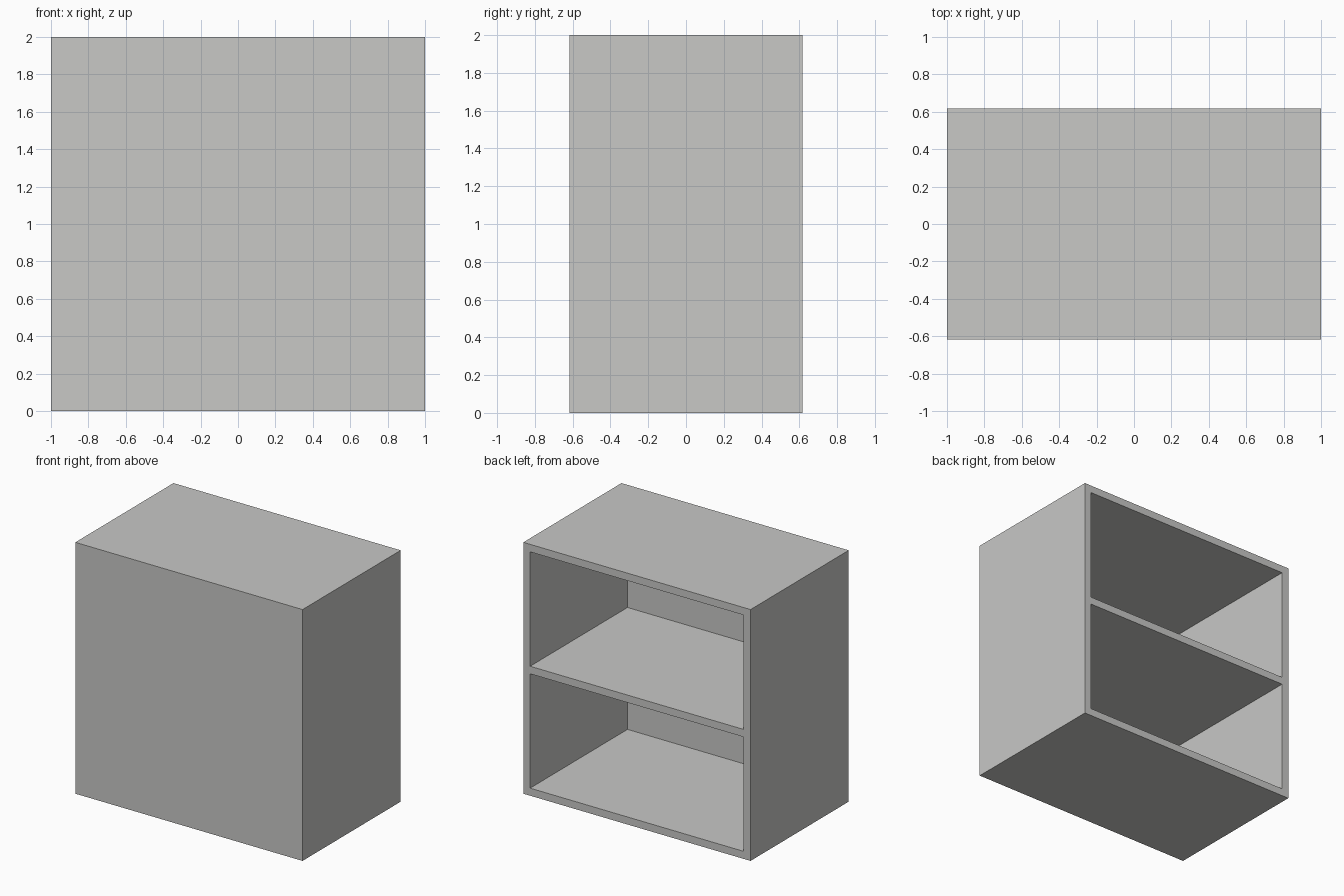
import bpy

if "Cube" in bpy.data.objects:
    bpy.data.objects.remove(bpy.data.objects["Cube"])

W, D, H = 2.0, 1.234, 2.0   # overall size
T = 0.06                    # board thickness
P = 0.01                    # thin front panel thickness

grey = bpy.data.materials.new("light grey")
grey.diffuse_color = (0.58, 0.58, 0.565, 1)
grey.use_nodes = True
grey.node_tree.nodes["Principled BSDF"].inputs["Base Color"].default_value = grey.diffuse_color


def board(name, lo, hi):
    """Box between two opposite corners."""
    bpy.ops.mesh.primitive_cube_add(
        size=1, location=[(a + b) / 2 for a, b in zip(lo, hi)])
    ob = bpy.context.object
    ob.name = name
    ob.scale = [b - a for a, b in zip(lo, hi)]
    bpy.ops.object.transform_apply(location=False, rotation=False, scale=True)
    ob.data.materials.append(grey)
    return ob


x, y = W / 2, D / 2
xi = x - T

# Side walls, full height
board("left_side", (-x, -y + P, 0), (-xi, y, H))
board("right_side", (xi, -y + P, 0), (x, y, H))

# Bottom, middle shelf and top, evenly spaced between the sides
for i, name in enumerate(("bottom", "shelf", "top")):
    z = i * (H - T) / 2
    board(name, (-xi, -y + P, z), (xi, y, z + T))

# Closed thin front panel; the opposite side stays open
board("front_panel", (-x, -y, 0), (x, -y + P, H))
